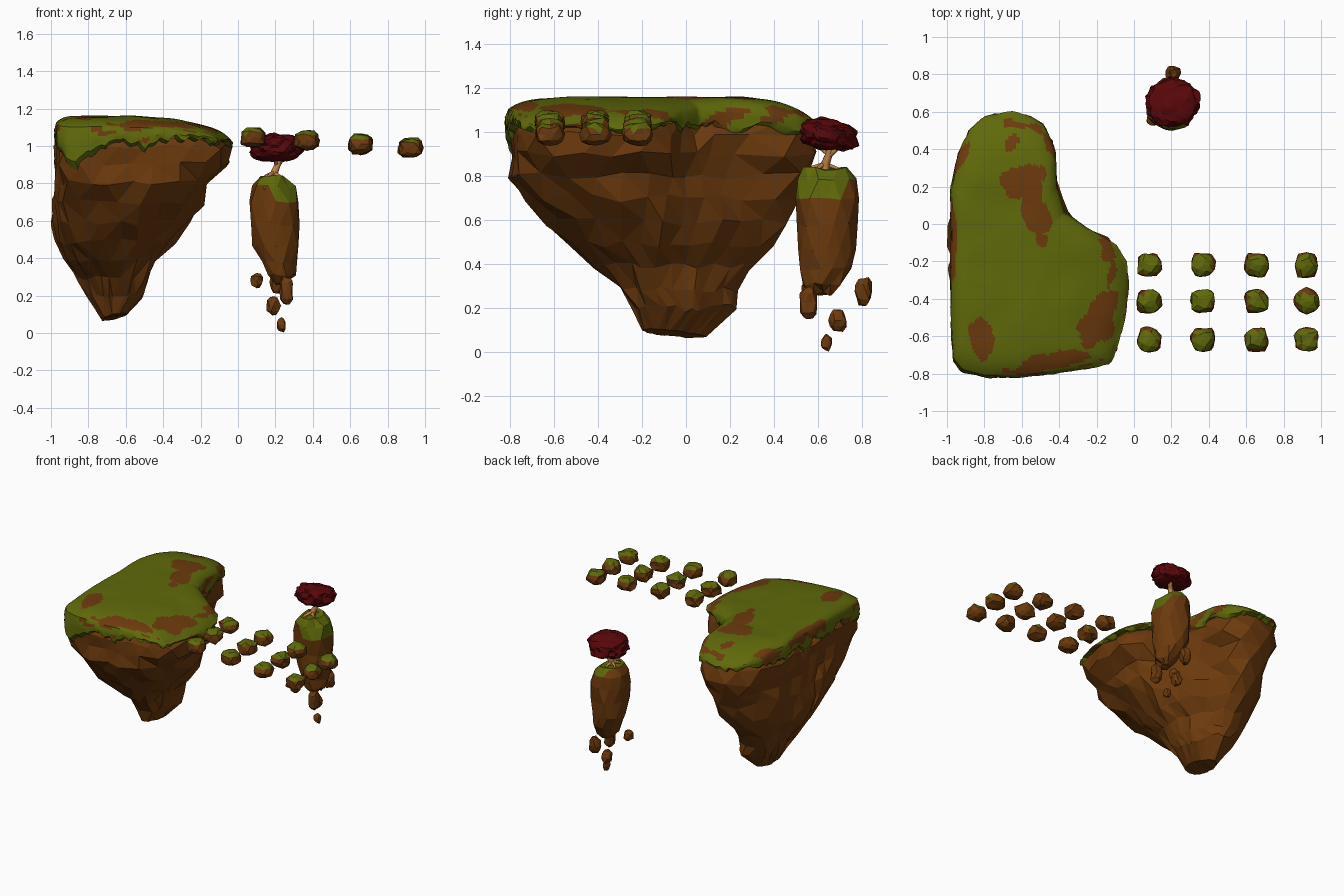
import bpy, bmesh, math, random
from mathutils import Vector, noise

random.seed(4)
cube = bpy.data.objects.get("Cube")
if cube:
    bpy.data.objects.remove(cube)


def material(name, rgb):
    m = bpy.data.materials.new(name)
    m.use_nodes = True
    m.diffuse_color = (*rgb, 1)
    m.node_tree.nodes["Principled BSDF"].inputs["Base Color"].default_value = (*rgb, 1)
    return m


EARTH = material("earth_brown", (0.15, 0.042, 0.004))
GRASS = material("moss_green", (0.115, 0.14, 0.003))
LEAF = material("dark_red", (0.095, 0.002, 0.003))
BARK = material("tan_bark", (0.52, 0.23, 0.07))


def finish(bm, name, mats, smooth=None):
    bmesh.ops.recalc_face_normals(bm, faces=bm.faces)
    me = bpy.data.meshes.new(name)
    bm.to_mesh(me)
    bm.free()
    ob = bpy.data.objects.new(name, me)
    bpy.context.collection.objects.link(ob)
    for m in mats:
        me.materials.append(m)
    if smooth:
        bpy.ops.object.select_all(action="DESELECT")
        ob.select_set(True)
        bpy.context.view_layer.objects.active = ob
        bpy.ops.object.shade_smooth_by_angle(angle=math.radians(smooth))


def wobble(x, y, z=0.0, scale=1.0):
    return noise.noise(Vector((x, y, z)) * scale)


def jitter(amount):
    return Vector([random.uniform(-amount, amount) for _ in range(3)])


def loft(bm, rings, cap_ends=True):
    loops = [[bm.verts.new(p) for p in ring] for ring in rings]
    n = len(loops[0])
    for a, b in zip(loops, loops[1:]):
        for i in range(n):
            j = (i + 1) % n
            bm.faces.new((a[i], a[j], b[j], b[i]))
    bm.faces.new(loops[0])
    if cap_ends:
        bm.faces.new(loops[-1])


# Plan outline of the big island, counter-clockwise, and its crossing with a ray from a hub
HUB = Vector((-0.65, -0.2))
OUTLINE = [Vector(p) for p in (
    (-0.97, -0.73), (-0.92, -0.79), (-0.8, -0.82), (-0.6, -0.82), (-0.35, -0.79), (-0.13, -0.75),
    (-0.09, -0.66), (-0.05, -0.52), (-0.03, -0.35), (-0.04, -0.2), (-0.1, -0.11), (-0.25, -0.02),
    (-0.37, 0.06), (-0.41, 0.2), (-0.42, 0.4), (-0.48, 0.53), (-0.56, 0.58), (-0.66, 0.6),
    (-0.81, 0.57), (-0.88, 0.5), (-0.94, 0.38), (-0.98, 0.2), (-0.98, -0.15), (-0.98, -0.5))]


def rim(angle):
    d = Vector((math.cos(angle), math.sin(angle)))
    for a, b in zip(OUTLINE, OUTLINE[1:] + OUTLINE[:1]):
        u, v = a - HUB, b - HUB
        if d.cross(u) <= 0 <= d.cross(v) and d.dot(u + v) > 0:
            return HUB + d * (u.cross(v) / d.cross(v - u))


# Big island rock: the outline shrinks and rounds off towards the foot
LEVELS = [(1.04, -0.94, -0.1, -0.78, 0.54), (1.0, -0.97, -0.04, -0.81, 0.57),
          (0.9, -0.97, -0.05, -0.8, 0.58), (0.8, -0.97, -0.15, -0.8, 0.55),
          (0.7, -0.985, -0.19, -0.73, 0.5), (0.59, -0.99, -0.26, -0.64, 0.45),
          (0.49, -0.97, -0.34, -0.54, 0.38), (0.39, -0.92, -0.43, -0.42, 0.29),
          (0.29, -0.86, -0.47, -0.3, 0.24), (0.2, -0.8, -0.5, -0.24, 0.22),
          (0.085, -0.73, -0.59, -0.2, 0.09)]
SIDES = 30
rings = []
for k, (z, x0, x1, y0, y1) in enumerate(LEVELS):
    round_off = min(1, max(0, (0.9 - z) / 0.45))
    plan = []
    for i in range(SIDES):
        p = rim(math.tau * (i + 0.5 * (k % 2)) / SIDES)
        u, v = (p.x + 0.505) / 0.475, (p.y + 0.115) / 0.715
        a = math.atan2(v, u)
        # The inner corner of the plan keeps a shallow valley
        blend = round_off * (0.75 if u > 0 and v > 0 else 1)
        plan.append(Vector((u, v)).lerp(Vector((math.cos(a), math.sin(a))), blend))
    us, vs = [p.x for p in plan], [p.y for p in plan]
    foot = k == len(LEVELS) - 1
    ring = []
    for u, v in plan:
        x = x0 + (x1 - x0) * (u - min(us)) / (max(us) - min(us))
        y = y0 + (y1 - y0) * (v - min(vs)) / (max(vs) - min(vs))
        tilt = 0.2 * (x + 0.66) - 0.1 * (y + 0.05) if foot else 0
        p = Vector((x, y, z + tilt)) + jitter(0.003 if foot or k == 0 else 0.018)
        p.x = max(p.x, -1)
        ring.append(p)
    rings.append(ring)
bm = bmesh.new()
loft(bm, rings)
bmesh.ops.triangulate(bm, faces=bm.faces)
finish(bm, "island_rock", [EARTH])

# Grass cap of the big island, with a ragged skirt and bare patches
PATCHES = [(-0.6, 0.22, 0.12, 0.1, 0.0), (-0.53, 0.07, 0.075, 0.18, 0.3),
           (-0.19, -0.52, 0.08, 0.16, -0.5), (-0.46, -0.74, 0.2, 0.05, 0.2),
           (-0.82, -0.61, 0.07, 0.11, 0.2), (-0.98, -0.12, 0.03, 0.2, 0.0),
           (-0.13, -0.13, 0.06, 0.08, 0.6), (-0.92, 0.36, 0.025, 0.12, -0.5),
           (-0.46, 0.47, 0.03, 0.1, 0.3), (-0.66, 0.43, 0.03, 0.05, -0.3)]


def bare(p):
    for cx, cy, rx, ry, turn in PATCHES:
        dx, dy = p.x - cx, p.y - cy
        u = dx * math.cos(turn) + dy * math.sin(turn)
        v = dy * math.cos(turn) - dx * math.sin(turn)
        if math.hypot(u / rx, v / ry) < 1 + 0.5 * wobble(p.x, p.y, 0, 12):
            return p.z > 1.06 + 0.08 * wobble(p.x, p.y, 5, 9)
    return p.z < 1.1 and wobble(p.x, p.y, p.z * 2, 9) > 0.3


def top_height(x, y, s):
    drop = 0.27 * max(0, x + 0.6) ** 2 + 0.12 * max(0, -y - 0.4) ** 2 + 0.45 * max(0, y - 0.2) ** 2
    return 1.16 - drop - 0.04 * s ** 10 + 0.006 * wobble(x, y, 0, 6)


COLS, ROWS = 200, 40
rings = []
for k in range(1, ROWS + 1):
    s = (k / ROWS) ** 0.8
    ring = []
    for i in range(COLS):
        p = HUB + (rim(math.tau * i / COLS) - HUB) * s * 0.98
        ring.append(Vector((p.x, p.y, top_height(p.x, p.y, s))))
    rings.append(ring)
edge = rings[-1]
for k, spread in enumerate((1.012, 1.022, 1.022, 1.02, 0.97), 1):
    ring = []
    for e in edge:
        low = 1.015 + 0.08 * wobble(e.x, e.y, 3, 7) + 0.04 * wobble(e.x, e.y, 8, 25)
        low -= 0.13 * math.exp(-((e.x + 0.87) ** 2 + (e.y + 0.8) ** 2) / 0.009)
        low = min(low, e.z - 0.02)
        p = HUB + (e.xy - HUB) * (spread + 0.012 * wobble(e.x, e.y, k, 15))
        ring.append(Vector((max(p.x, -1), p.y, e.z + (low - e.z) * k / 5)))
    rings.append(ring)
bm = bmesh.new()
loft(bm, rings, False)
for f in bm.faces:
    f.material_index = int(bare(f.calc_center_median()))
finish(bm, "island_grass", [GRASS, EARTH], 35)


def boulder(name, loc, size, rough, grass_from=None):
    """Faceted stone; faces above grass_from (share of half height) are mossy."""
    bm = bmesh.new()
    bmesh.ops.create_icosphere(bm, subdivisions=2, radius=1)
    offset = jitter(50)
    for v in bm.verts:
        boxy = max(abs(c) for c in v.co) ** -0.45
        v.co *= 0.9 * boxy * (1 + rough * noise.noise(v.co * 1.6 + offset) + random.uniform(-0.05, 0.05))
    for f in bm.faces:
        c = f.calc_center_median()
        if grass_from is not None:
            f.material_index = int(c.z > grass_from + 0.4 * noise.noise(c * 2.5 + offset))
    for v in bm.verts:
        v.co = Vector([c * s / 2 + l for c, s, l in zip(v.co, size, loc)])
    finish(bm, name, [EARTH, GRASS])


# Three rows of stepping stones, descending to the side
for col, (x, z) in enumerate([(0.08, 1.045), (0.37, 1.03), (0.655, 1.01), (0.922, 0.99)]):
    for row, y in enumerate((-0.22, -0.412, -0.618)):
        boulder(f"stepping_stone_{col}_{row}", (x, y, z), (0.145, 0.145, 0.118), 0.25, 0.47)

# Small island: tapered pillar with a mossy head
PILLAR = [(0.835, 0.185, 0.635, 0.075, 0.1), (0.785, 0.19, 0.64, 0.115, 0.13),
          (0.7, 0.197, 0.64, 0.135, 0.138), (0.58, 0.197, 0.64, 0.135, 0.137),
          (0.47, 0.207, 0.64, 0.124, 0.13), (0.38, 0.217, 0.635, 0.1, 0.112),
          (0.31, 0.23, 0.62, 0.07, 0.09), (0.265, 0.235, 0.615, 0.03, 0.05)]
rings = []
for k, (z, cx, cy, rx, ry) in enumerate(PILLAR):
    angles = [math.tau * (i + 0.5 * (k % 2)) / 12 for i in range(12)]
    rings.append([Vector((cx + rx * math.cos(a), cy + ry * math.sin(a), z)) + jitter(0.01) for a in angles])
bm = bmesh.new()
loft(bm, rings)
bmesh.ops.triangulate(bm, faces=bm.faces)
for f in bm.faces:
    c = f.calc_center_median()
    f.material_index = int(c.z > 0.77 - 0.6 * (c.x - 0.2) + 0.2 * (c.y - 0.64))
finish(bm, "small_island", [EARTH, GRASS])

# Loose stones under the small island
for i, (loc, size) in enumerate([((0.1, 0.56, 0.28), (0.07, 0.075, 0.085)),
                                 ((0.26, 0.555, 0.225), (0.075, 0.085, 0.175)),
                                 ((0.21, 0.805, 0.275), (0.085, 0.085, 0.14)),
                                 ((0.19, 0.69, 0.145), (0.078, 0.085, 0.115)),
                                 ((0.232, 0.638, 0.043), (0.052, 0.055, 0.08))]):
    boulder(f"loose_stone_{i}", loc, size, 0.3)


# Tree: tapered trunk, branches and roots
def limb(name, points, r0, r1):
    cu = bpy.data.curves.new(name, "CURVE")
    cu.dimensions = "3D"
    cu.bevel_depth = 1
    cu.bevel_resolution = 1
    cu.use_fill_caps = True
    sp = cu.splines.new("POLY")
    sp.points.add(len(points) - 1)
    for i, p in enumerate(points):
        sp.points[i].co = (*p, 1)
        sp.points[i].radius = r0 + (r1 - r0) * i / (len(points) - 1)
    cu.materials.append(BARK)
    bpy.context.collection.objects.link(bpy.data.objects.new(name, cu))


limb("trunk", [(0.19, 0.63, 0.81), (0.195, 0.635, 0.86), (0.212, 0.65, 0.9), (0.225, 0.66, 0.95)], 0.023, 0.014)
limb("branch_back", [(0.205, 0.645, 0.89), (0.225, 0.67, 0.91), (0.24, 0.7, 0.94)], 0.014, 0.009)
limb("branch_front", [(0.205, 0.645, 0.9), (0.2, 0.62, 0.92), (0.2, 0.6, 0.95)], 0.011, 0.007)
for i, (x, y, z) in enumerate([(0.12, 0.55, 0.76), (0.14, 0.52, 0.77), (0.11, 0.68, 0.79),
                               (0.25, 0.58, 0.81), (0.2, 0.72, 0.82)]):
    limb(f"root_{i}", [(0.19, 0.63, 0.855), ((x + 0.19) / 2, (y + 0.63) / 2, 0.84), (x, y, z)], 0.012, 0.005)

# Crown: thick, lumpy cushion of foliage
bm = bmesh.new()
bmesh.ops.create_icosphere(bm, subdivisions=4, radius=1)
for v in bm.verts:
    n = v.co.copy()
    lump = 1 + 0.15 * noise.noise(n * 2) + 0.14 * noise.noise(n * 4)
    wide = 1 / max(0.75, math.hypot(n.x, n.y)) ** 0.4
    lift = math.copysign(abs(n.z) ** 0.8, n.z) * (0.075 if n.z > 0 else 0.068)
    v.co = Vector((0.208 + n.x * 0.14 * lump * wide, 0.65 + n.y * 0.126 * lump * wide,
                   0.985 + lift * lump - 0.02 * n.y))
finish(bm, "crown", [LEAF], 30)
